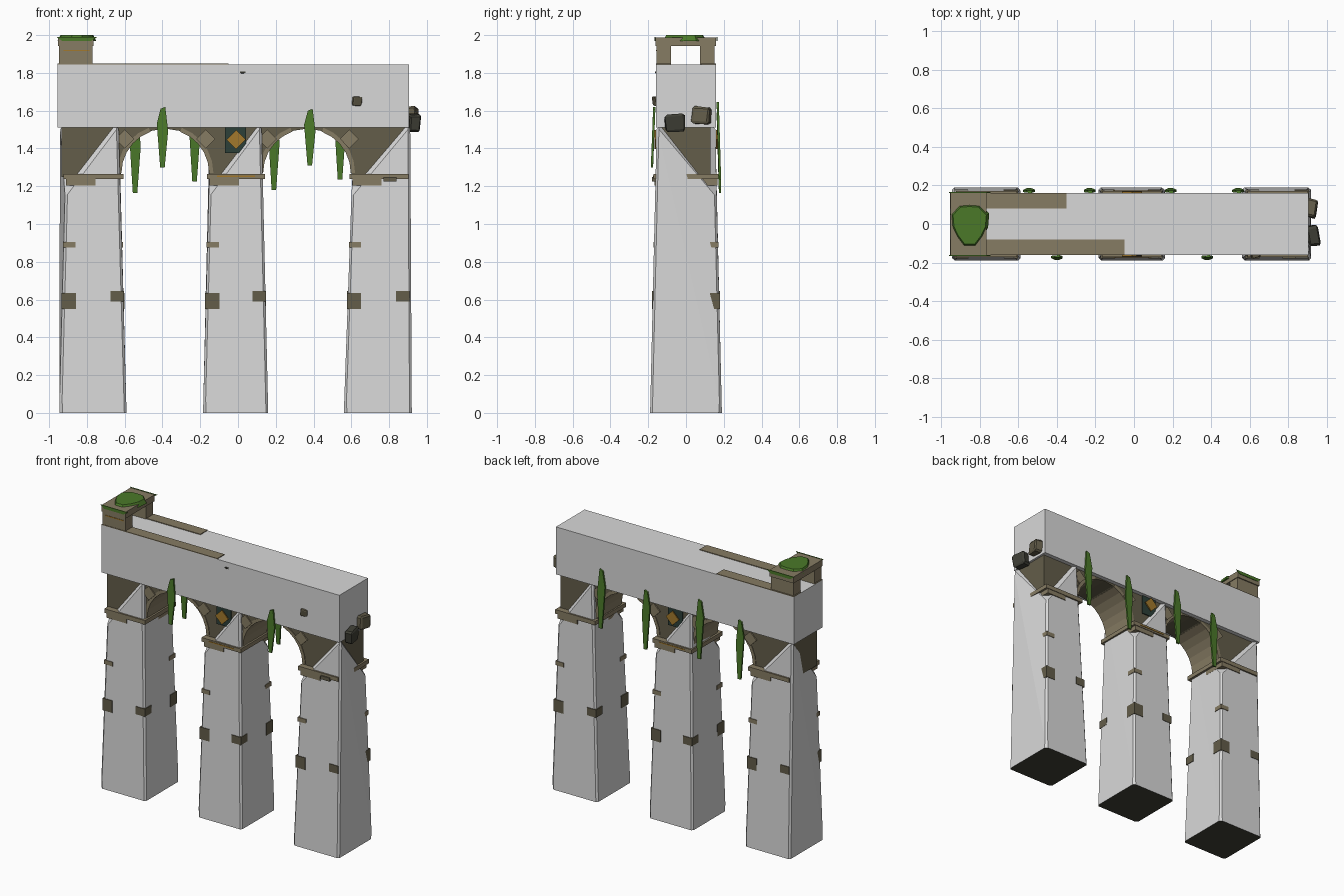
import bpy, bmesh, math, random
from mathutils import Matrix, Vector

random.seed(4)
cube = bpy.data.objects.get("Cube")
if cube:
    bpy.data.objects.remove(cube, do_unlink=True)


def material(name, r, g, b):
    m = bpy.data.materials.new(name)
    m.use_nodes = True
    m.diffuse_color = (r, g, b, 1)
    m.node_tree.nodes["Principled BSDF"].inputs["Base Color"].default_value = (r, g, b, 1)
    return m


PLASTER = material("pale_plaster", 0.69, 0.69, 0.69)
STONE = material("tan_stone", 0.24, 0.20, 0.125)
AGED = material("aged_stone", 0.125, 0.11, 0.068)
ROCK = material("dark_rock", 0.05, 0.05, 0.037)
TEAL = material("dark_teal", 0.025, 0.05, 0.04)
GOLD = material("gold", 0.36, 0.19, 0.025)
MOSS = material("moss_green", 0.07, 0.19, 0.022)


def finish(name, bm, *mats):
    bmesh.ops.recalc_face_normals(bm, faces=bm.faces)
    mesh = bpy.data.meshes.new(name)
    bm.to_mesh(mesh)
    bm.free()
    ob = bpy.data.objects.new(name, mesh)
    for m in mats:
        mesh.materials.append(m)
    bpy.context.collection.objects.link(ob)
    return ob


def box(name, x, y, z, mat):
    """Box from (low, high) ranges."""
    bm = bmesh.new()
    bmesh.ops.create_cube(bm, size=1)
    for v in bm.verts:
        v.co = [sum(r) / 2 + c * (r[1] - r[0]) for r, c in zip((x, y, z), v.co)]
    return finish(name, bm, mat)


def slab(name, outline, y0, y1, mat):
    """Outline in x and z, extruded along y."""
    bm = bmesh.new()
    face = bm.faces.new([bm.verts.new((x, y0, z)) for x, z in outline])
    res = bmesh.ops.extrude_face_region(bm, geom=[face])
    for v in res["geom"]:
        if isinstance(v, bmesh.types.BMVert):
            v.co.y = y1
    return finish(name, bm, mat)


def arc(cx, r, start, end, n=10):
    return [(cx + r * math.cos(math.radians(a)), SPRING + r * math.sin(math.radians(a)))
            for a in (start + (end - start) * i / n for i in range(n + 1))]


def rock(name, centre, size, turn, mat):
    bm = bmesh.new()
    bmesh.ops.create_cube(bm, size=1)
    bmesh.ops.bevel(bm, geom=bm.edges[:], offset=0.12, segments=1, affect='EDGES')
    for v in bm.verts:
        v.co *= random.uniform(0.92, 1.05)
    bm.transform(Matrix.Translation(centre) @ Matrix.Rotation(turn, 4, (0.5, 0.3, 1))
                 @ Matrix.Diagonal((*size, 1)))
    return finish(name, bm, mat)


# Deck beam
DECK, TOP, SPRING = 1.51, 1.845, 1.27
box("deck_beam", (-0.955, 0.905), (-0.16, 0.16), (DECK, TOP), PLASTER)
box("front_kerb", (-0.955, -0.05), (-0.16, -0.08), (TOP, TOP + 0.005), STONE)
box("back_kerb", (-0.955, -0.35), (0.08, 0.16), (TOP, TOP + 0.005), STONE)

# Spandrel wall with two arched openings
ARCHES, RADIUS = (-0.385, 0.365), 0.235
outline = [(0.89, 1.25), (0.89, 1.515), (-0.935, 1.515), (-0.935, 1.25)]
for cx in ARCHES:
    outline += [(cx - RADIUS, 1.25)] + arc(cx, RADIUS, 180, 0) + [(cx + RADIUS, 1.25)]
slab("spandrel_wall", outline, -0.13, 0.13, AGED)
for cx in ARCHES:
    for name, a, b in (("right", 0, 70), ("left", 180, 110)):
        ring = arc(cx, RADIUS - 0.003, a, b, 5) + arc(cx, RADIUS + 0.02, b, a, 5)
        slab("arch_lining_" + name, ring, -0.134, 0.134, STONE)


def shaft(name, x0, x1, tall_front, tall_back, low_left, low_right):
    """Tapered shaft: front right and back left corners rise to the deck."""
    bm = bmesh.new()
    base = [bm.verts.new(p) for p in
            ((x0, -0.19, 0), (x1, -0.19, 0), (x1, 0.19, 0), (x0, 0.19, 0))]
    top = [bm.verts.new(p) for p in
           ((low_left, -0.163, 1.14), (tall_front, -0.155, 1.515),
            (low_right, 0.163, 1.14), (tall_back, 0.155, 1.515))]
    for i in range(4):
        j = (i + 1) % 4
        tall, other = (j, i) if j % 2 else (i, j)
        bm.faces.new((base[i], base[j], top[tall]))
        bm.faces.new((base[other], top[other], top[tall]))
    bm.faces.new((top[0], top[1], top[3]))
    bm.faces.new((top[2], top[3], top[1]))
    bm.faces.new(base[::-1])
    corners = [bm.edges.get((base[i], top[i])) for i in range(4)]
    bmesh.ops.bevel(bm, geom=corners, offset=0.012, segments=1, affect='EDGES')
    bm.normal_update()
    for f in bm.faces:
        f.material_index = int(max(v.co.z for v in f.verts) < 0.01)
    finish(name, bm, PLASTER, ROCK)


PILLARS = {
    "left": (-0.945, -0.59, -0.632, -0.943, -0.915, -0.62),
    "middle": (-0.185, 0.16, 0.125, -0.15, -0.155, 0.13),
    "right": (0.56, 0.92, 0.912, 0.62, 0.60, 0.89),
}
for side, dims in PILLARS.items():
    shaft(side + "_pillar", *dims)
    x0, x1, low0, low1 = dims[0], dims[1], dims[4], dims[5]

    def corner_block(name, sx, sy, z0, z1, w, mat):
        t = (z0 + z1) / 2 / 1.14
        ex = (x1 + (low1 - x1) * t if sx > 0 else x0 + (low0 - x0) * t) + sx * 0.004
        ey = sy * (0.19 - 0.027 * t + 0.004)
        box(side + name, sorted((ex, ex - sx * w)), sorted((ey, ey - sy * w)), (z0, z1), mat)

    for s in (-1, 1):
        corner_block("_quoin", s, s, 0.55, 0.635, 0.075, AGED)
        corner_block("_strip", s, s, 0.875, 0.905, 0.065, STONE)
        corner_block("_small_quoin", s, -s, 0.59, 0.645, 0.072, AGED)

    # Moulded cap: full upper slab, broken lower course on two corners
    c0, c1 = low0 - 0.01, low1 + 0.013
    box(side + "_cap", (c0, c1), (-0.172, 0.172), (1.237, 1.266), STONE)
    box(side + "_cap_front_course", (c0 + 0.015, c0 + 0.17), (-0.168, 0), (1.205, 1.237), STONE)
    box(side + "_cap_back_course", (c1 - 0.17, c1 - 0.015), (0, 0.168), (1.205, 1.237), STONE)

box("cap_gold_band", (-0.11, 0.09), (-0.175, 0.175), (1.249, 1.256), GOLD)
box("cap_chip", (0.77, 0.84), (-0.18, -0.15), (1.225, 1.25), AGED)


# Diamond ornaments on both faces
def diamond(name, x, z, r, depth, mat):
    for s in (-1, 1):
        pts = [(x + r, z), (x, z + r), (x - r, z), (x, z - r)]
        slab(name, pts, s * (depth - 0.008), s * depth, mat)


for x in (-0.60, -0.17, 0.155, 0.59):
    diamond("stone_diamond", x, 1.45, 0.05, 0.142, STONE)
diamond("gold_diamond", -0.01, 1.447, 0.051, 0.168, GOLD)
for s in (-1, 1):
    box("teal_panel", (-0.07, 0.042), sorted((s * 0.132, s * 0.139)), (1.375, DECK), TEAL)

# Gatehouse on the deck end
for name, y in (("front", (-0.157, -0.08)), ("back", (0.075, 0.152))):
    box("tower_wall_" + name, (-0.948, -0.77), y, (TOP, 1.945), STONE)
box("tower_gold_line", (-0.925, -0.785), (-0.16, -0.15), (1.915, 1.922), GOLD)
box("tower_roof", (-0.953, -0.765), (-0.162, 0.16), (1.942, 1.987), STONE)

# Moss cushion draped over the roof
bm = bmesh.new()
bmesh.ops.create_cone(bm, cap_ends=True, segments=11, radius1=1, radius2=0.85, depth=0.03)
for v in bm.verts:
    k = 0.92 + 0.1 * math.sin(3 * math.atan2(v.co.y, v.co.x))
    v.co = (-0.853 + v.co.x * 0.11 * k, v.co.y * 0.13 * k, 1.985 + v.co.z)
finish("roof_moss", bm, MOSS)
for s in (-1, 1):
    slab("roof_moss_drip", [(-0.96, 1.99), (-0.93, 1.968), (-0.78, 1.968), (-0.745, 1.99)],
         s * 0.162, s * 0.166, MOSS)


# Hanging vines: long tapered leaves
def vine(x, z0, z1, s):
    h = z1 - z0
    pts = [(x - 0.012, z0), (x + 0.012, z0), (x + 0.03, z0 + h * 0.6),
           (x + 0.015, z1), (x - 0.01, z1 - 0.01), (x - 0.03, z0 + h * 0.72)]
    ob = slab("vine", pts, s * 0.162, s * 0.174, MOSS)
    for v in ob.data.vertices:
        v.co.y += s * 0.012 * (z1 - v.co.z) / h


vine(-0.40, 1.30, 1.62, -1)
vine(0.38, 1.31, 1.61, -1)
for x, z in ((-0.545, 1.165), (-0.23, 1.225), (0.19, 1.18), (0.54, 1.235)):
    vine(x, z, z + 0.41, 1)

# Loose rocks lodged in the beam
rock("end_rock_low", (0.93, -0.06, 1.535), (0.06, 0.105, 0.095), 0.2, ROCK)
rock("end_rock_high", (0.92, 0.082, 1.575), (0.06, 0.095, 0.09), -0.2, AGED)
rock("front_rock", (0.63, -0.16, 1.65), (0.05, 0.025, 0.05), 0.4, AGED)
rock("front_chip", (0.025, -0.16, 1.803), (0.03, 0.01, 0.01), 0.0, ROCK)
